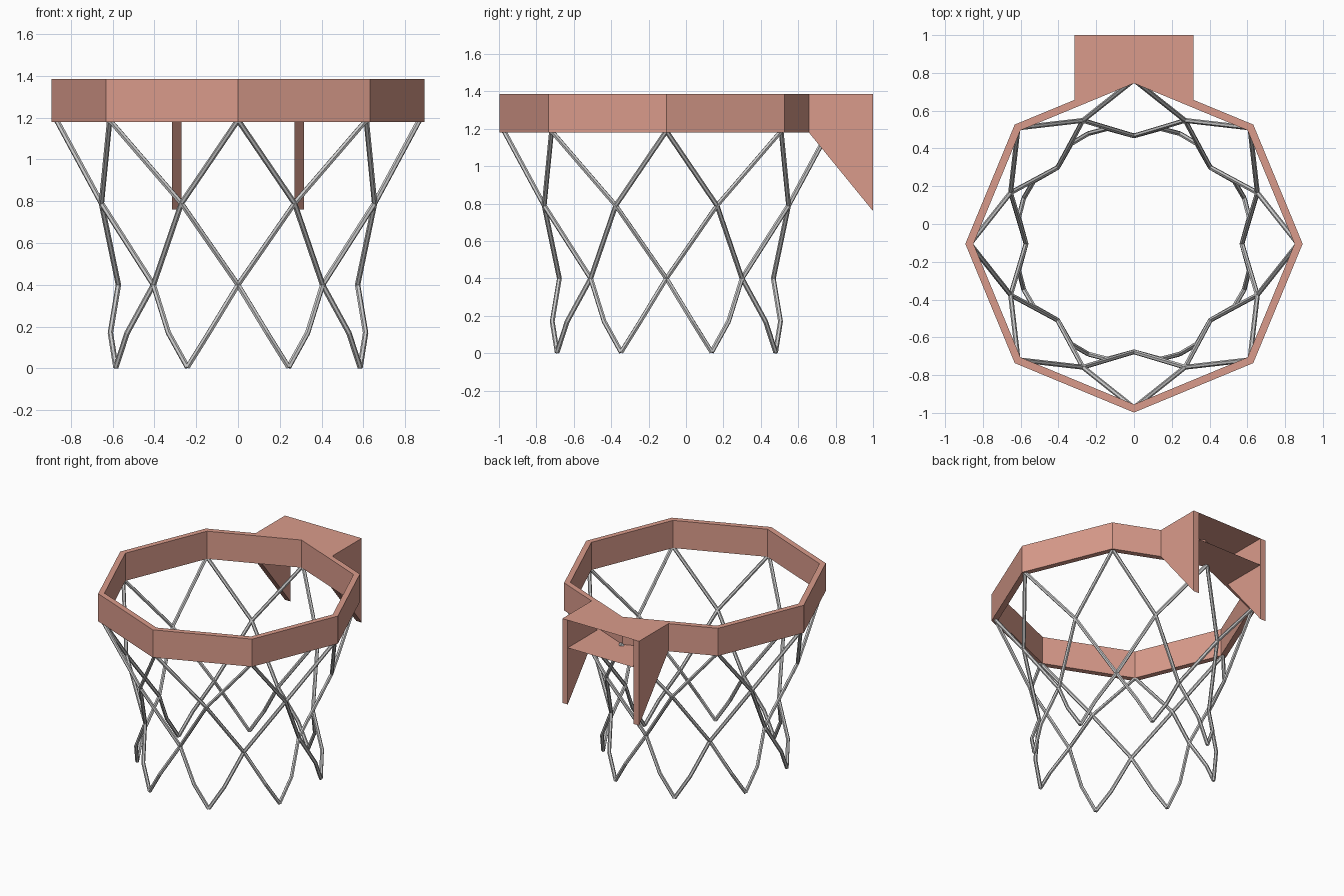
import bpy, bmesh
from math import sin, cos, radians

if "Cube" in bpy.data.objects:
    bpy.data.objects.remove(bpy.data.objects["Cube"])

CY = -0.105               # centre of the hoop in y
Z0, Z1 = 1.18, 1.385      # bottom and top of the rim
R_IN, R_OUT = 0.85, 0.893
BX, BY0, BY1 = 0.315, 0.657, 1.0   # mounting bracket extents

paint = bpy.data.materials.new("rim_paint")
paint.diffuse_color = (0.70, 0.33, 0.26, 1)
paint.use_nodes = True
paint.node_tree.nodes["Principled BSDF"].inputs["Base Color"].default_value = paint.diffuse_color


def polar(r, deg):
    return (r * cos(radians(deg)), CY + r * sin(radians(deg)))


def make_mesh(name, build):
    bm = bmesh.new()
    build(bm)
    bmesh.ops.remove_doubles(bm, verts=bm.verts, dist=0.0005)
    bmesh.ops.recalc_face_normals(bm, faces=bm.faces)
    me = bpy.data.meshes.new(name)
    bm.to_mesh(me)
    bm.free()
    me.materials.append(paint)
    ob = bpy.data.objects.new(name, me)
    bpy.context.collection.objects.link(ob)
    return ob


# Octagonal rim whose back widens into a hollow bracket box, open at the rear
def build_rim(bm):
    half = [(polar(R_IN, a), polar(R_OUT, a)) for a in (-90, -45, 0, 45)]
    a, b = polar(R_IN, 45), polar(R_IN, 90)
    half.append((((a[0] + b[0]) / 2, (a[1] + b[1]) / 2), (BX, BY0)))
    half.append((b, (BX, BY1)))
    flip = lambda p: (-p[0], p[1])
    for side in (lambda p: p, flip):
        for i in range(5):
            (i0, o0), (i1, o1) = half[i], half[i + 1]
            i0, o0, i1, o1 = map(side, (i0, o0, i1, o1))

            def face(*pts):
                bm.faces.new([bm.verts.new(p) for p in pts])
            for z in (Z0, Z1):
                face((*i0, z), (*o0, z), (*o1, z), (*i1, z))
            face((*i0, Z0), (*i1, Z0), (*i1, Z1), (*i0, Z1))
            if i < 4:
                face((*o0, Z0), (*o1, Z0), (*o1, Z1), (*o0, Z1))
    for z in (Z0, Z1):
        bm.faces.new([bm.verts.new((*p, z)) for p in (b, (BX, BY1), (-BX, BY1))])


make_mesh("rim", build_rim)


# Tapered side plates of the bracket
def side_plate(name, s):
    profile = [(BY0, Z1), (BY1, Z1), (BY1, 0.76), (BY0, Z0)]

    def build(bm):
        f = bm.faces.new([bm.verts.new((s * BX, y, z)) for y, z in profile])
        r = bmesh.ops.extrude_face_region(bm, geom=[f], use_keep_orig=True)
        vs = [v for v in r["geom"] if isinstance(v, bmesh.types.BMVert)]
        bmesh.ops.translate(bm, verts=vs, vec=(-s * 0.045, 0, 0))
    make_mesh(name, build)


side_plate("bracket_side_right", 1)
side_plate("bracket_side_left", -1)

# Net: eight strands wind each way down from the rim corners
path = [(0, 0.868, 1.188), (22.5, 0.707, 0.79), (45, 0.572, 0.40),
        (57.9, 0.626, 0.17), (67.5, 0.632, 0.006)]
cu = bpy.data.curves.new("net", "CURVE")
cu.dimensions = "3D"
cu.bevel_depth = 0.013
cu.bevel_resolution = 1
cu.use_fill_caps = True
for k in range(8):
    for s in (1, -1):
        sp = cu.splines.new("POLY")
        sp.use_smooth = False
        sp.points.add(len(path) - 1)
        for pt, (a, r, z) in zip(sp.points, path):
            pt.co = (*polar(r, 45 * k + s * a), z, 1)
net = bpy.data.objects.new("net", cu)
bpy.context.collection.objects.link(net)
bpy.context.view_layer.objects.active = net
net.select_set(True)
bpy.ops.object.convert(target="MESH")
